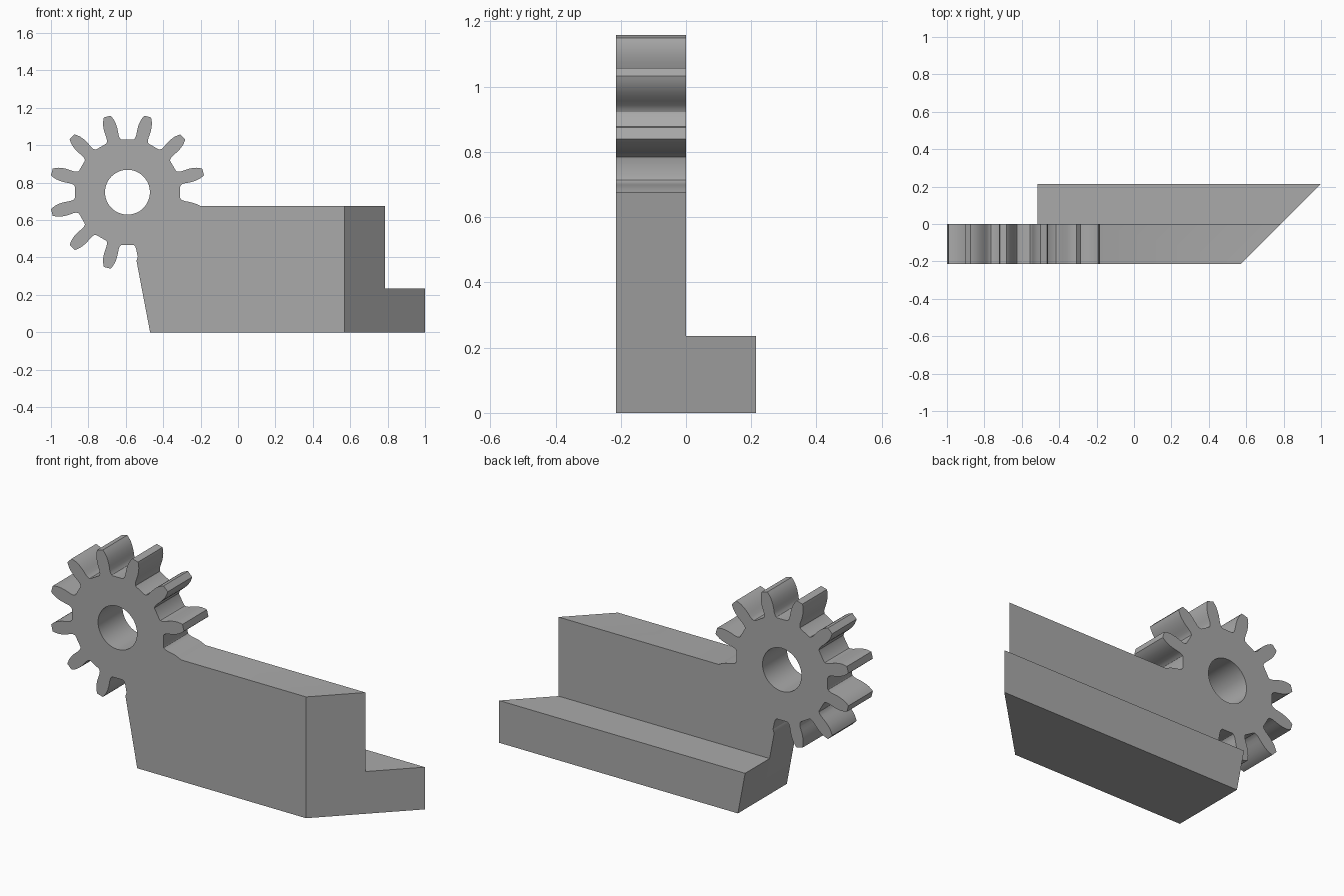
import bpy, bmesh
from math import cos, sin, radians

cube = bpy.data.objects.get("Cube")
if cube:
    bpy.data.objects.remove(cube, do_unlink=True)

GEAR_X, GEAR_Z = -0.591, 0.749
HOLE_RADIUS = 0.12
DEPTH = 0.215
END_X = 0.785      # right end at y = 0, mitred at 45 degrees
SLOPE = 0.19       # lean of the left edge
FOOT_X = -0.47
# tooth flank: radius, half angle in degrees
FLANK = [(0.283, 9), (0.286, 7.8), (0.296, 6.7), (0.31, 6.2), (0.33, 6.1),
         (0.35, 5.9), (0.37, 5.4), (0.39, 4.6), (0.408, 3.4), (0.419, 2.5)]

grey = bpy.data.materials.new("plain grey")
grey.use_nodes = True
grey.diffuse_color = (0.4, 0.4, 0.4, 1)
grey.node_tree.nodes["Principled BSDF"].inputs["Base Color"].default_value = (0.4, 0.4, 0.4, 1)


def polar(radius, angle):
    a = radians(angle)
    return GEAR_X + radius * cos(a), GEAR_Z + radius * sin(a)


def extruded_profile(name, loops, y0, y1):
    """Fill x-z loops (later ones are holes), extrude along y, mitre the right end."""
    bm = bmesh.new()
    for loop in loops:
        verts = [bm.verts.new((x, y0, z)) for x, z in loop]
        for a, b in zip(verts, verts[1:] + verts[:1]):
            bm.edges.new((a, b))
    bmesh.ops.triangle_fill(bm, edges=bm.edges[:], use_beauty=True)
    out = bmesh.ops.extrude_face_region(bm, geom=bm.faces[:], use_keep_orig=True)
    for v in out["geom"]:
        if isinstance(v, bmesh.types.BMVert):
            v.co.y = y1
    for v in bm.verts:
        if v.co.x > END_X - 0.01:
            v.co.x += v.co.y
    bmesh.ops.recalc_face_normals(bm, faces=bm.faces[:])
    mesh = bpy.data.meshes.new(name)
    bm.to_mesh(mesh)
    bm.free()
    obj = bpy.data.objects.new(name, mesh)
    bpy.context.collection.objects.link(obj)
    mesh.materials.append(grey)
    bpy.ops.object.select_all(action="DESELECT")
    obj.select_set(True)
    bpy.context.view_layer.objects.active = obj
    bpy.ops.object.shade_smooth_by_angle(angle=radians(30))
    return obj


# Gear outline: ten free teeth plus the two half teeth that join the slab
outline = []
for i in range(12):
    centre = -15 + 30 * i
    if i == 11:
        break
    rising = [(r, centre - h) for r, h in FLANK]
    falling = [(r, centre + h) for r, h in reversed(FLANK)]
    if i == 0:
        outline += [polar(r, a) for r, a in falling if r < 0.395]
    elif i == 10:
        outline += [polar(r, a) for r, a in rising if r < 0.36]
    else:
        outline += [polar(r, a) for r, a in rising + falling]

# Slab below the gear closes the outline
outline += [(FOOT_X - SLOPE * 0.382, 0.382), (FOOT_X, 0), (END_X, 0),
            (END_X, 0.675), (-0.2, 0.675)]
hole = [polar(HOLE_RADIUS, 7.5 * i) for i in range(48)]
extruded_profile("gear_slab", [outline, hole], -DEPTH, 0)

# Ledge along the back
LEDGE_Z = 0.235
ledge = [(FOOT_X, 0), (END_X, 0), (END_X, LEDGE_Z), (FOOT_X - SLOPE * LEDGE_Z, LEDGE_Z)]
extruded_profile("back_ledge", [ledge], 0, DEPTH)
